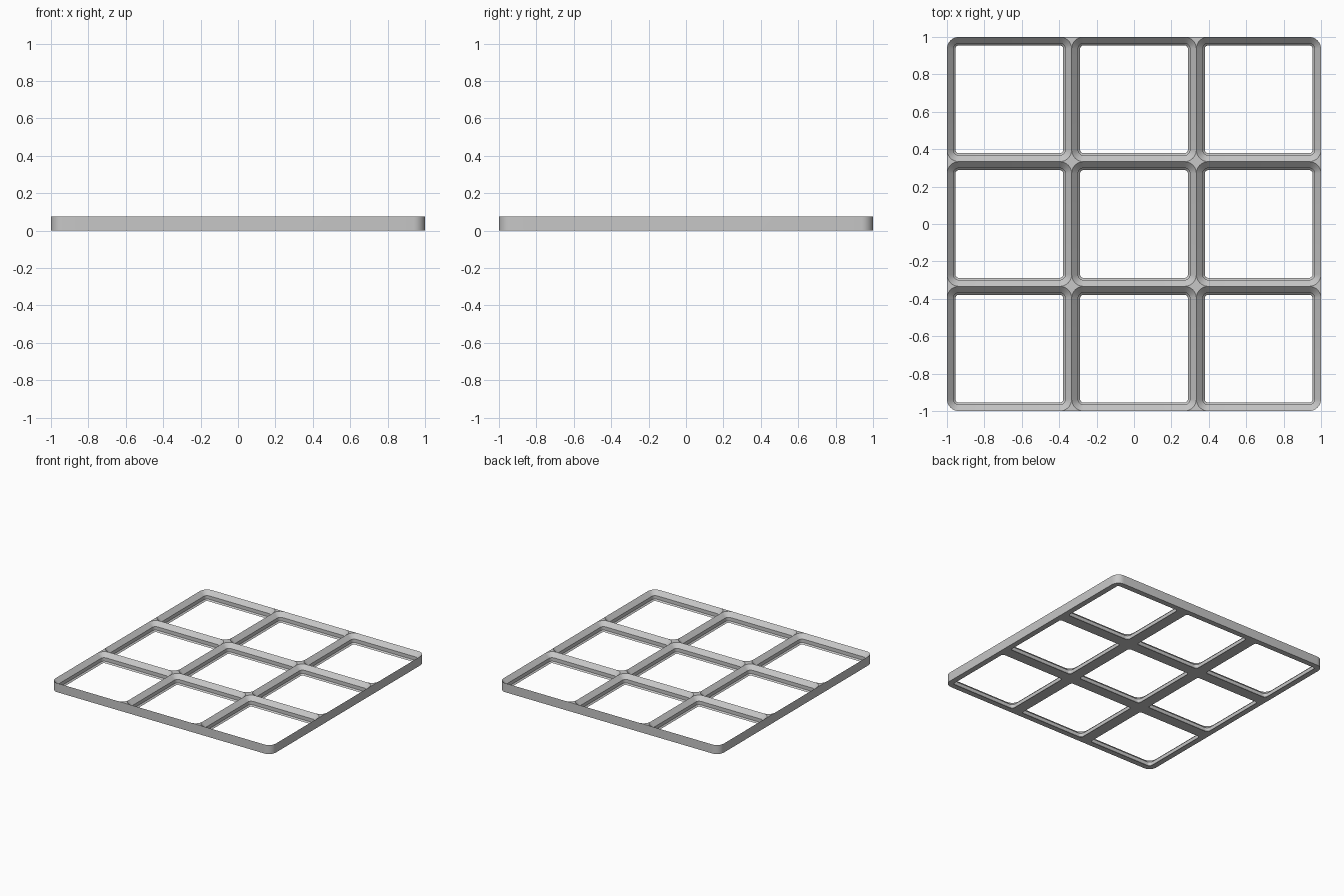
import bpy, bmesh, math

cube = bpy.data.objects.get("Cube")
if cube:
    bpy.data.objects.remove(cube, do_unlink=True)

CELLS = 3                 # pockets per side
UNIT = 2 / CELLS          # pocket pitch
MM = UNIT / 42
HEIGHT = 4.65 * MM
RADIUS = 4 * MM           # corner radius at the rim
ARC = 8                   # segments per rounded corner

# Pocket wall profile: (inset from the rim, height), bottom to top
PROFILE = [(2.85 * MM, 0), (2.15 * MM, 0.7 * MM), (2.15 * MM, 2.5 * MM), (0, HEIGHT)]

grey = bpy.data.materials.new("light grey")
grey.use_nodes = True
grey.diffuse_color = (0.57, 0.57, 0.57, 1)
grey.node_tree.nodes["Principled BSDF"].inputs["Base Color"].default_value = grey.diffuse_color


def outline(cx, cy, inset, square=False):
    """Rounded pocket outline; with square=True only plate corners stay round."""
    points = []
    half = UNIT / 2
    for q, (sx, sy) in enumerate([(1, 1), (-1, 1), (-1, -1), (1, -1)]):
        kx, ky = cx + sx * half, cy + sy * half
        plate_corner = min(abs(kx), abs(ky)) > 0.99
        for s in range(ARC + 1):
            a = (q + s / ARC) * math.pi / 2
            if square and not plate_corner:
                points.append((kx, ky))
            else:
                r = RADIUS - inset
                points.append((kx - sx * RADIUS + r * math.cos(a),
                               ky - sy * RADIUS + r * math.sin(a)))
    return points


def on_plate_edge(p):
    return max(abs(p[0]), abs(p[1])) > 1 - RADIUS


bm = bmesh.new()


def bridge(low, high, keep=lambda i, j: True):
    n = len(low)
    for i in range(n):
        j = (i + 1) % n
        if keep(i, j):
            bm.faces.new((low[i], low[j], high[j], high[i]))


# Each cell: underside, stepped pocket wall, flat corner pieces, outer wall
centres = [(k - (CELLS - 1) / 2) * UNIT for k in range(CELLS)]
for cx in centres:
    for cy in centres:
        border = outline(cx, cy, 0, square=True)
        loops = [(border, 0)]
        loops += [(outline(cx, cy, inset), z) for inset, z in PROFILE]
        loops += [(border, HEIGHT)]
        rings = [[bm.verts.new((x, y, z)) for x, y in pts] for pts, z in loops]
        for low, high in zip(rings, rings[1:]):
            bridge(low, high)
        bridge(rings[-1], rings[0],
               lambda i, j: on_plate_edge(border[i]) and on_plate_edge(border[j]))

# Weld neighbouring cells and drop collapsed faces
bmesh.ops.remove_doubles(bm, verts=bm.verts, dist=0.0002)
bmesh.ops.dissolve_degenerate(bm, edges=bm.edges, dist=0.0001)
bmesh.ops.recalc_face_normals(bm, faces=bm.faces)

mesh = bpy.data.meshes.new("grid_baseplate")
bm.to_mesh(mesh)
bm.free()
mesh.materials.append(grey)
plate = bpy.data.objects.new("grid_baseplate", mesh)
bpy.context.collection.objects.link(plate)

bpy.ops.object.select_all(action="DESELECT")
plate.select_set(True)
bpy.context.view_layer.objects.active = plate
bpy.ops.object.shade_smooth_by_angle(angle=math.radians(30))
